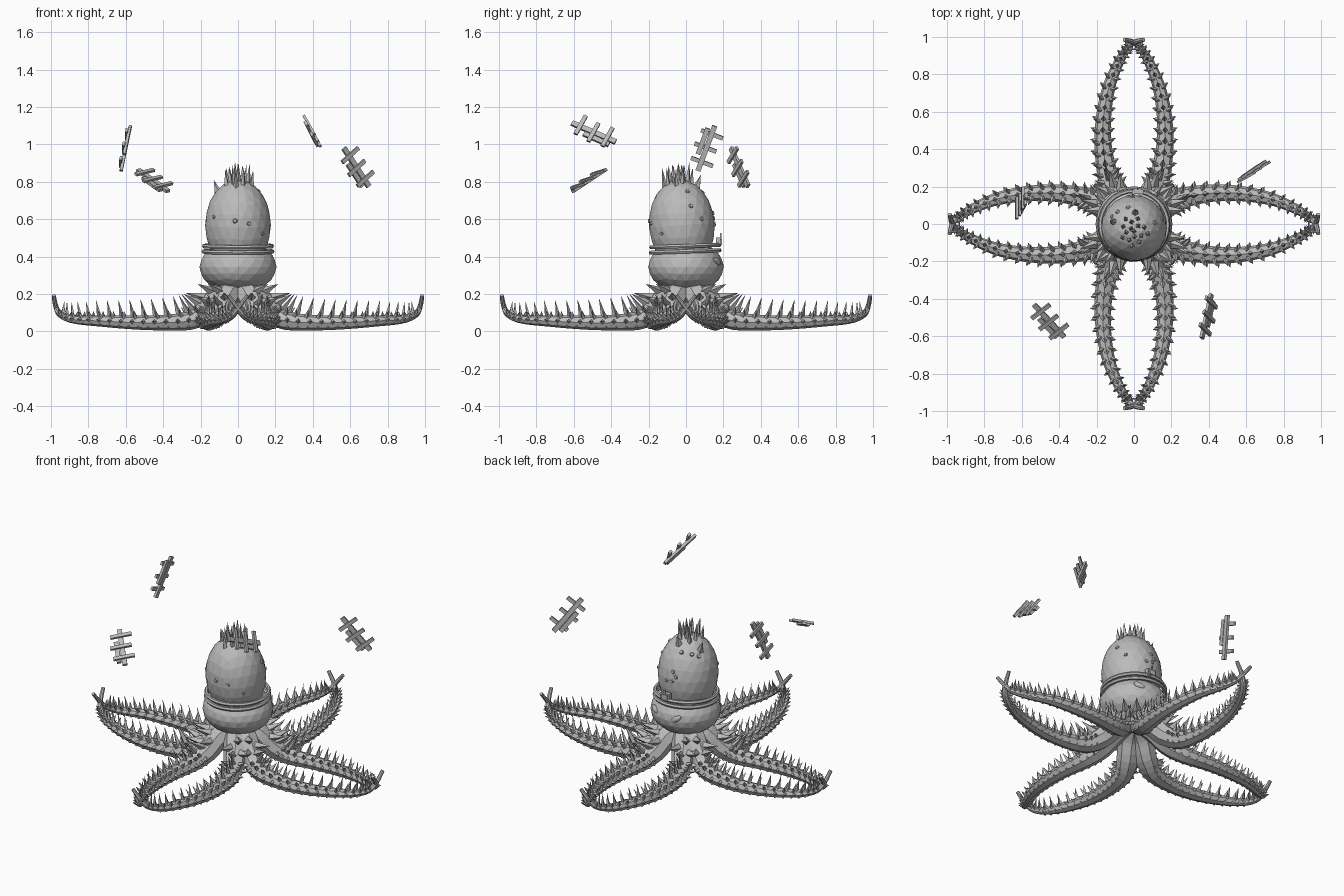
import bpy, bmesh, math, random
from mathutils import Vector, Matrix

random.seed(4)
cube = bpy.data.objects.get("Cube")
if cube:
    bpy.data.objects.remove(cube, do_unlink=True)

grey = bpy.data.materials.new("stone_grey")
grey.use_nodes = True
GREY = (0.5, 0.5, 0.5, 1)
grey.diffuse_color = GREY
grey.node_tree.nodes["Principled BSDF"].inputs["Base Color"].default_value = GREY


def finish(bm, name, location=(0, 0, 0), rotation=(0, 0, 0)):
    bmesh.ops.recalc_face_normals(bm, faces=bm.faces)
    mesh = bpy.data.meshes.new(name)
    bm.to_mesh(mesh)
    bm.free()
    mesh.materials.append(grey)
    obj = bpy.data.objects.new(name, mesh)
    obj.location, obj.rotation_euler = location, rotation
    bpy.context.collection.objects.link(obj)
    return obj


def aim(point, direction):
    """Matrix that moves to a point and turns local z along a direction."""
    turn = Vector(direction).to_track_quat('Z', 'Y').to_matrix().to_4x4()
    return Matrix.Translation(point) @ turn


def spike(bm, point, direction, length, radius, sides=4, tip=0):
    direction = Vector(direction).normalized()
    bmesh.ops.create_cone(bm, cap_ends=True, segments=sides, radius1=radius, radius2=tip,
                          depth=length, matrix=aim(point + direction * length / 2, direction))


def box(bm, size, matrix):
    bmesh.ops.create_cube(bm, size=1, matrix=matrix @ Matrix.Diagonal((*size, 1)))


def ellipsoid(name, radii, location, rotation=(0, 0, 0), detail=3):
    bm = bmesh.new()
    bmesh.ops.create_icosphere(bm, subdivisions=detail, radius=1, matrix=Matrix.Diagonal((*radii, 1)))
    return finish(bm, name, location, rotation)


# Arm centre line and thickness: x, y, z, radius
ARM = [Vector(p) for p in (
    (0.03, 0.02, 0.23, 0.06), (0.10, 0.06, 0.19, 0.066), (0.17, 0.10, 0.108, 0.062),
    (0.26, 0.14, 0.057, 0.05), (0.42, 0.165, 0.046, 0.041), (0.58, 0.162, 0.048, 0.036),
    (0.74, 0.132, 0.056, 0.03), (0.87, 0.078, 0.063, 0.023), (0.945, 0.03, 0.085, 0.017),
    (0.973, -0.005, 0.13, 0.013), (0.985, -0.052, 0.192, 0.01))]


def along(t):
    """Smooth interpolation through the arm points, t from 0 to 1."""
    s = min(t, 0.9999) * (len(ARM) - 1)
    i = int(s)
    f = s - i
    a, b, c, d = (ARM[max(0, min(len(ARM) - 1, i + k))] for k in (-1, 0, 1, 2))
    return b + (c - a) * (f / 2) + (a * 2 - b * 5 + c * 4 - d) * (f * f / 2) \
        + (b * 3 - a - c * 3 + d) * (f ** 3 / 2)


def arm_surface(t, degrees):
    """Surface point, outward direction and tangent; the section is wider than tall."""
    tangent = (along(min(1, t + 0.01)) - along(max(0, t - 0.01))).xyz.normalized()
    side = tangent.cross(Vector((0, 0, 1))).normalized()
    a = math.radians(degrees)
    out = side * math.cos(a) + side.cross(tangent) * math.sin(a)
    p = along(t)
    return p.xyz + (out + side * math.cos(a) * 0.12) * p.w, out, tangent


def build_arm(name, mirror, angle):
    bm = bmesh.new()
    # Tapering eight-sided tube
    rings = [[bm.verts.new(arm_surface(i / 30, k * 45)[0]) for k in range(8)] for i in range(31)]
    for low, high in zip(rings, rings[1:]):
        for k in range(8):
            bm.faces.new((low[k], low[k - 1], high[k - 1], high[k]))
    bm.faces.new(rings[0])
    bm.faces.new(rings[-1])
    # Rows of spikes: angle in degrees, length, start and count
    for degrees, length, start, count in ((90, 0.11, 0.26, 15), (130, 0.06, 0.24, 16), (50, 0.06, 0.24, 16),
                                          (172, 0.036, 0.22, 17), (8, 0.036, 0.22, 17)):
        for i in range(count):
            t = start + (0.83 - start) * (i + (0 if degrees == 90 else 0.5)) / count
            p, out, tangent = arm_surface(t, degrees)
            spike(bm, p - out * 0.007, out + tangent * 0.25, length * (1.2 - 0.65 * t), 0.018 - 0.008 * t)
    # Large thorns at the shoulder
    for t, degrees in ((0.12, 100), (0.15, 60), (0.18, 125), (0.2, 80)):
        p, out, tangent = arm_surface(t, degrees)
        spike(bm, p - out * 0.012, out + tangent * 0.4, 0.105, 0.026)
    # Small suckers underneath
    for degrees in (-40, -140):
        for i in range(16):
            p, out, tangent = arm_surface(0.25 + 0.5 * i / 16, degrees)
            spike(bm, p - out * 0.005, out, 0.009, 0.008, 5, 0.006)
    bmesh.ops.scale(bm, vec=(1, mirror, 1), verts=bm.verts)
    for v in bm.verts:
        v.co.z = max(v.co.z, 0)
    finish(bm, name, rotation=(0, 0, angle))


for direction, quarter in (("right_side", 2), ("front", 3), ("left_side", 0), ("back", 1)):
    for label, mirror in (("first", 1), ("second", -1)):
        build_arm(f"{direction}_{label}_arm", mirror, quarter * math.pi / 2)

# Body and egg-shaped head leaning slightly forward
ellipsoid("lower_body", (0.206, 0.202, 0.14), (0, 0, 0.345))
HEAD_RADII = Vector((0.176, 0.176, 0.245))
HEAD = Matrix.Translation((0, -0.022, 0.568)) @ Matrix.Rotation(math.radians(4), 4, 'X')
ellipsoid("head", HEAD_RADII, HEAD.translation, HEAD.to_euler())

# Two collar rings
for name, z, radius in (("upper_collar", 0.456, 0.181), ("lower_collar", 0.427, 0.183)):
    bpy.ops.mesh.primitive_torus_add(major_radius=radius, minor_radius=0.012, major_segments=32,
                                     minor_segments=6, location=(0, -0.004, z),
                                     rotation=(math.radians(2), 0, 0))
    ring = bpy.context.object
    ring.name = name
    ring.data.materials.append(grey)


def head_point(azimuth, height):
    """Point and outward direction on the head, height from -1 to 1."""
    flat = math.sqrt(1 - height * height)
    n = Vector((flat * math.cos(azimuth), flat * math.sin(azimuth), height))
    normal = Vector([n[k] / HEAD_RADII[k] for k in range(3)]).normalized()
    return HEAD @ (n * HEAD_RADII), HEAD.to_3x3() @ normal


# Crown of upright spikes, tallest in the middle, and two horns beside it
bm = bmesh.new()
for i in range(16):
    radius = 0.09 * math.sqrt(i / 16)
    p, n = head_point(i * 2.4, math.sqrt(1 - (radius / 0.176) ** 2))
    spike(bm, p - n * 0.015, Vector((n.x * 0.2, n.y * 0.2, 1)),
          random.uniform(0.1, 0.125) - radius * 0.15, 0.016)
for azimuth, height in ((2.75, 0.72), (1.5, 0.82)):
    p, n = head_point(azimuth, height)
    spike(bm, p - n * 0.012, Vector((n.x * 0.5, n.y * 0.5, 1)), 0.075, 0.022, 5)
finish(bm, "crown_spikes")

# Barnacles scattered over the head, mostly on the back
bm = bmesh.new()
for i in range(14):
    azimuth = random.uniform(0.1, 3.1) if i < 10 else random.uniform(3.3, 6.1)
    p, n = head_point(azimuth, random.uniform(-0.2, 0.8))
    spike(bm, p - n * 0.008, n, 0.013, random.uniform(0.011, 0.017), 6, 0.009)
finish(bm, "barnacles")

# Buckle with a pin, and shells on the back
bm = bmesh.new()
box(bm, (0.06, 0.025, 0.045), Matrix.Translation((0.02, 0.172, 0.48)))
box(bm, (0.04, 0.015, 0.03), Matrix.Translation((0.02, 0.184, 0.48)))
box(bm, (0.008, 0.008, 0.05), Matrix.Translation((0.02, 0.186, 0.5)))
finish(bm, "back_buckle")
for name, location, tilt in (("right_shell", (-0.06, 0.184, 0.36), 0.6),
                             ("left_shell", (0.1, 0.167, 0.375), -0.4)):
    ellipsoid(name, (0.036, 0.014, 0.018), location, (0, tilt, -location[0] * 5), 2)

# Floating pieces of broken fence: centre, rail direction, slat direction
FENCES = {
    "right_upper_fence": ((-0.6, 0.105, 0.98), (0.05, 0.09, 0.24), (0, 0.93, -0.35)),
    "right_lower_fence": ((-0.457, -0.52, 0.805), (0.14, -0.15, -0.1), (0.75, 0.6, 0.2)),
    "left_upper_fence": ((0.39, -0.495, 1.06), (0.05, 0.23, -0.1), (-0.45, 0.35, 0.8)),
    "left_lower_fence": ((0.63, 0.285, 0.875), (0.13, 0.09, -0.2), (0.8, 0.45, 0.7)),
}
for name, (centre, rail, slat) in FENCES.items():
    u = Vector(rail).normalized()
    w = u.cross(Vector(slat)).normalized()
    v = w.cross(u)
    frame = Matrix((u, v, w)).transposed().to_4x4()
    frame.translation = centre
    bm = bmesh.new()
    box(bm, (0.26, 0.028, 0.016), frame @ Matrix.Translation((0, 0.004, 0)))
    box(bm, (0.15, 0.026, 0.016), frame @ Matrix.Translation((0.03, -0.027, 0)))
    for along_rail, shift in ((-0.08, 0.008), (0, -0.002), (0.08, 0.006)):
        box(bm, (0.022, 0.125, 0.014), frame @ Matrix.Translation((along_rail, shift, 0.011)))
    finish(bm, name)
